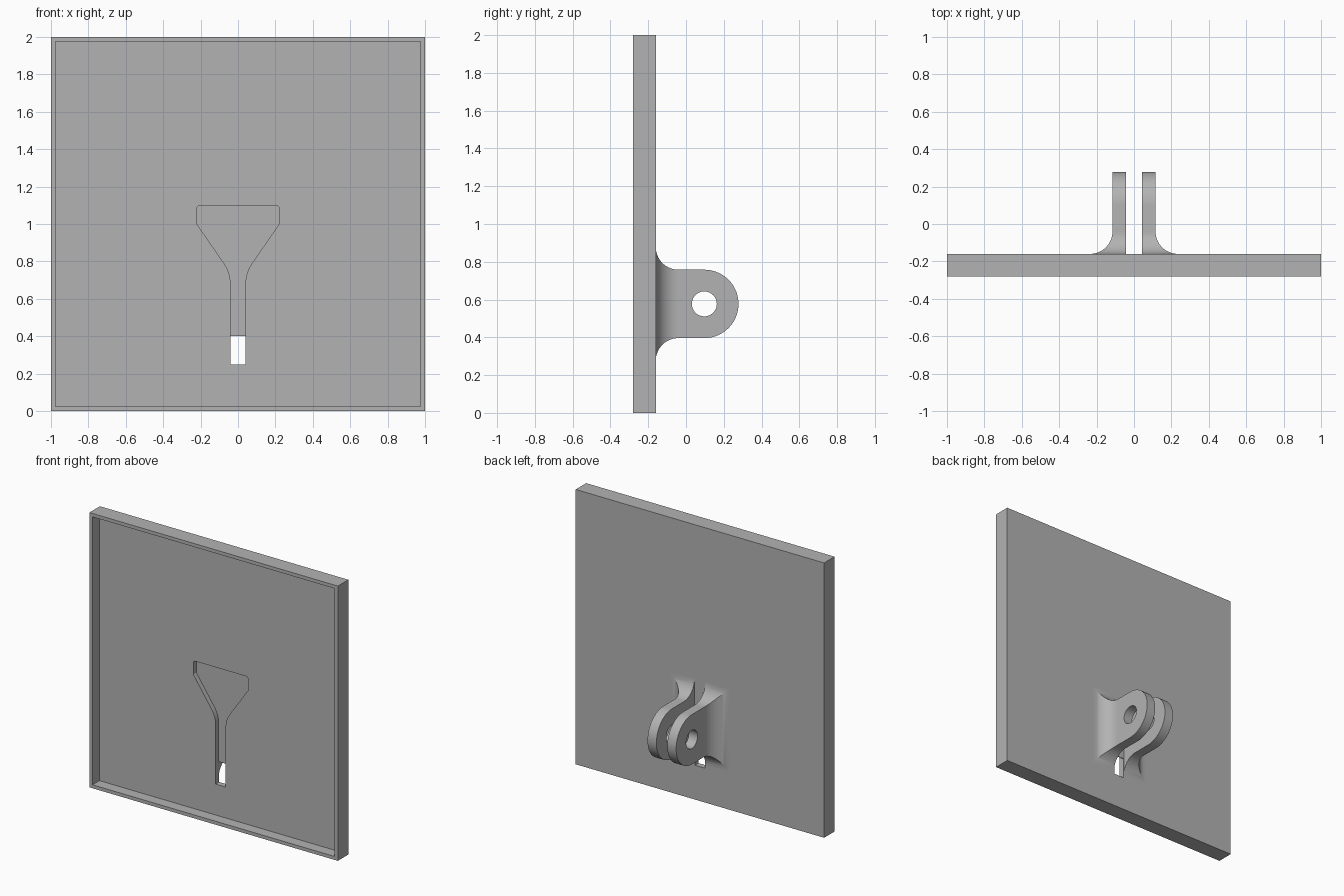
import bpy
import bmesh
from math import cos, sin, pi, radians
from mathutils import Vector

cube = bpy.data.objects.get("Cube")
if cube:
    bpy.data.objects.remove(cube, do_unlink=True)

grey = bpy.data.materials.new("plain grey")
grey.use_nodes = True
grey.diffuse_color = (0.45, 0.45, 0.45, 1)
grey.node_tree.nodes["Principled BSDF"].inputs["Base Color"].default_value = grey.diffuse_color


def prism(name, points, offset):
    """Solid made by sweeping a closed outline of 3D points along an offset."""
    bm = bmesh.new()
    face = bm.faces.new([bm.verts.new(p) for p in points])
    new = bmesh.ops.extrude_face_region(bm, geom=[face])["geom"]
    bmesh.ops.translate(bm, vec=offset, verts=[v for v in new if isinstance(v, bmesh.types.BMVert)])
    bmesh.ops.recalc_face_normals(bm, faces=bm.faces)
    mesh = bpy.data.meshes.new(name)
    bm.to_mesh(mesh)
    bm.free()
    mesh.materials.append(grey)
    obj = bpy.data.objects.new(name, mesh)
    bpy.context.collection.objects.link(obj)
    return obj


def arc(cx, cy, r, start, end, steps):
    angles = [radians(start + (end - start) * i / steps) for i in range(steps + 1)]
    return [(cx + r * cos(a), cy + r * sin(a)) for a in angles]


def rect(x, low, high):
    return [(-x, low), (x, low), (x, high), (-x, high)]


def boolean(obj, cutter, operation):
    mod = obj.modifiers.new("shape", 'BOOLEAN')
    mod.operation, mod.object, mod.solver = operation, cutter, 'EXACT'
    bpy.context.view_layer.objects.active = obj
    bpy.ops.object.modifier_apply(modifier=mod.name)
    bpy.data.objects.remove(cutter, do_unlink=True)


def front_prism(name, outline, y0, y1):
    return prism(name, [(x, y0, z) for x, z in outline], Vector((0, y1 - y0, 0)))


FRONT, FLOOR, THIN, BACK = -0.28, -0.2, -0.165, -0.16

# Square plate with a shallow tray in the front
panel = front_prism("panel", rect(1, 0, 2), FRONT, BACK)
boolean(panel, front_prism("tray_cutter", rect(0.975, 0.025, 1.975), -0.4, FLOOR), 'DIFFERENCE')

# Funnel-shaped pocket with a narrow stem
side = [(0.21, 1.1), (0.22, 1.09), (0.22, 1.0)]
a, b, c = Vector((0.075, 0.79)), Vector((0.04, 0.739)), Vector((0.04, 0.68))
for i in range(9):
    t = i / 8
    side.append(tuple(a * (1 - t) ** 2 + b * 2 * t * (1 - t) + c * t * t))
side.append((0.04, 0.25))
funnel = side + [(-x, z) for x, z in reversed(side)]
boolean(panel, front_prism("funnel_cutter", funnel, -0.4, THIN), 'DIFFERENCE')

# Open slot at the foot of the stem
boolean(panel, front_prism("slot_cutter", rect(0.04, 0.25, 0.4), -0.4, 0), 'DIFFERENCE')

# Hinge lug outline seen from the side: flared root and round end
R, PIVOT_Y, PIVOT_Z, ROOT = 0.181, 0.097, 0.577, -0.163
FILLET = 0.12
lug_side = [(ROOT, PIVOT_Z - R - FILLET)]
lug_side += arc(BACK + FILLET, PIVOT_Z - R - FILLET, FILLET, 180, 90, 16)
lug_side += arc(PIVOT_Y, PIVOT_Z, R, -90, 90, 40)
lug_side += arc(BACK + FILLET, PIVOT_Z + R + FILLET, FILLET, 270, 180, 16)
lug_side += [(ROOT, PIVOT_Z + R + FILLET)]

# Lug outline seen from above: straight inner face, flared outer face
INNER, OUTER = 0.044, 0.115
lug_top = [(INNER, ROOT), (INNER, 0.4), (OUTER, 0.4)]
lug_top += arc(OUTER + FILLET, BACK + FILLET, FILLET, 180, 270, 16)
lug_top += [(OUTER + FILLET, ROOT)]

lugs = []
for name, s in (("left_lug", 1), ("right_lug", -1)):
    lug = prism(name, [(0, y, z) for y, z in lug_side], Vector((s * 0.4, 0, 0)))
    above = prism("flare_cutter", [(s * x, y, 0.1) for x, y in lug_top], Vector((0, 0, 1)))
    boolean(lug, above, 'INTERSECT')
    hole = arc(PIVOT_Y, PIVOT_Z, 0.066, 0, 360, 40)[:-1]
    pin = prism("pin_cutter", [(-s * 0.1, y, z) for y, z in hole], Vector((s * 0.6, 0, 0)))
    boolean(lug, pin, 'DIFFERENCE')
    lugs.append(lug)

# Smooth curves, crisp edges
for obj in [panel] + lugs:
    bpy.ops.object.select_all(action='DESELECT')
    obj.select_set(True)
    bpy.context.view_layer.objects.active = obj
    bpy.ops.object.shade_smooth_by_angle(angle=radians(25))
